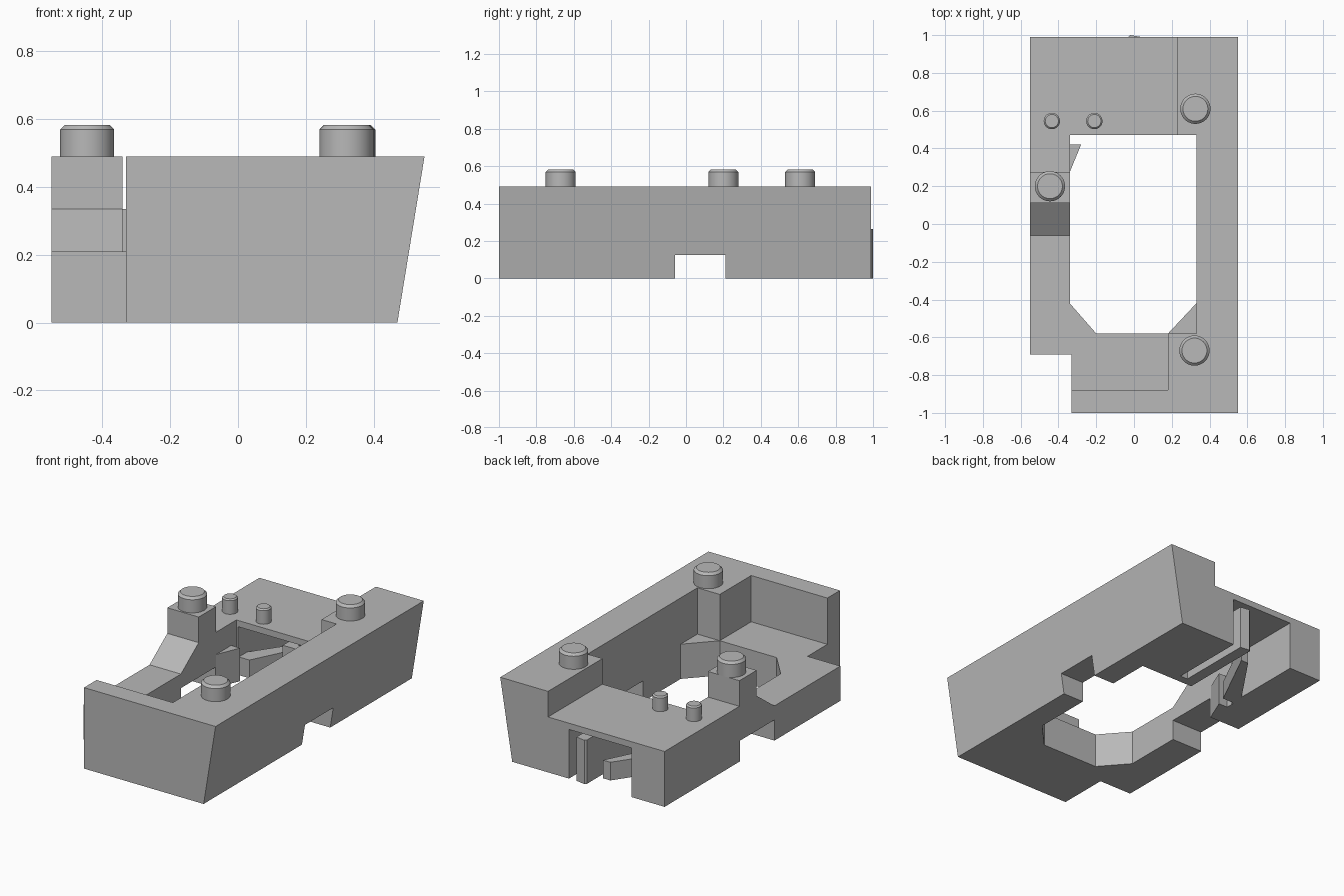
import bpy, bmesh
from mathutils import Vector

cube = bpy.data.objects.get("Cube")
if cube:
    bpy.data.objects.remove(cube, do_unlink=True)

grey = bpy.data.materials.new("plain grey")
grey.use_nodes = True
colour = (0.48, 0.48, 0.48, 1)
grey.diffuse_color = colour
grey.node_tree.nodes["Principled BSDF"].inputs["Base Color"].default_value = colour


def add_object(name, bm):
    bmesh.ops.recalc_face_normals(bm, faces=bm.faces)
    mesh = bpy.data.meshes.new(name)
    bm.to_mesh(mesh)
    bm.free()
    mesh.materials.append(grey)
    obj = bpy.data.objects.new(name, mesh)
    bpy.context.collection.objects.link(obj)
    return obj


def prism(name, points, axis, start, end):
    """Extrude a 2D outline along one axis; points use the other two axes in order."""
    def place(a, b):
        co = [a, b]
        co.insert("xyz".index(axis), start)
        return co
    bm = bmesh.new()
    face = bm.faces.new([bm.verts.new(place(a, b)) for a, b in points])
    moved = bmesh.ops.extrude_face_region(bm, geom=[face])["geom"]
    shift = Vector([end - start if c == axis else 0 for c in "xyz"])
    bmesh.ops.translate(bm, vec=shift, verts=[v for v in moved if isinstance(v, bmesh.types.BMVert)])
    return add_object(name, bm)


def box(name, x, y, z):
    return prism(name, [(x[0], y[0]), (x[1], y[0]), (x[1], y[1]), (x[0], y[1])], "z", *z)


def cut(target, cutter):
    cutter.hide_render = True
    mod = target.modifiers.new("cut", "BOOLEAN")
    mod.operation = "DIFFERENCE"
    mod.solver = "EXACT"
    mod.object = cutter
    bpy.context.view_layer.objects.active = target
    bpy.ops.object.modifier_apply(modifier=mod.name)
    bpy.data.objects.remove(cutter, do_unlink=True)


def peg(name, x, y, z, radius, height, bevel):
    bm = bmesh.new()
    bmesh.ops.create_cone(bm, cap_ends=True, segments=40, radius1=radius, radius2=radius, depth=height)
    rim = [e for e in bm.edges if all(v.co.z > 0 for v in e.verts)]
    bmesh.ops.bevel(bm, geom=rim, offset=bevel, segments=1, affect="EDGES")
    bmesh.ops.translate(bm, vec=(x, y, z + height / 2), verts=bm.verts)
    obj = add_object(name, bm)
    bpy.ops.object.select_all(action="DESELECT")
    obj.select_set(True)
    bpy.context.view_layer.objects.active = obj
    bpy.ops.object.shade_smooth_by_angle(angle=0.5)


# Main body with one leaning side
top, deck, low = 0.49, 0.335, 0.21
body = prism("frame_body", [(-0.55, 0), (0.47, 0), (0.55, top), (-0.55, top)], "y", -1, 0.99)

# Missing front corner, rear deck, and low shelf with ramp
cut(body, box("corner_cutter", (-1, -0.33), (-1.2, -0.69), (-1, 1)))
cut(body, box("deck_cutter", (-1, 0.23), (0.275, 1.2), (deck, 1)))
cut(body, prism("shelf_cutter", [(-0.88, low), (-0.06, low), (0.11, deck), (0.11, 1), (-0.88, 1)],
                "x", -1, 0.18))
cut(body, box("ledge_cutter", (0.1, 0.33), (-0.58, -0.2), (low, 1)))

# Central opening with two chamfered corners
cut(body, prism("opening_cutter", [(-0.2, -0.58), (0.18, -0.58), (0.33, -0.42), (0.33, 0.47),
                                   (-0.34, 0.47), (-0.34, -0.42)], "z", -1, 1))

# Pocket under the rear deck and the notches under both sides
cut(body, box("pocket_cutter", (-0.33, 0.09), (0.4, 1.2), (-1, 0.297)))
cut(body, box("notch_cutter", (0.25, 1), (-0.06, 0.21), (-1, 0.125)))
cut(body, box("notch_cutter", (-1, -0.25), (-0.06, 0.27), (-1, 0.125)))

# Latch pieces inside the pocket
prism("latch_plate", [(0.09, 0.47), (0.09, 0.52), (0.04, 0.52), (0.04, 0.99), (-0.02, 1),
                      (-0.03, 0.99), (-0.03, 0.47)], "z", 0, 0.265)
prism("latch_wedge", [(-0.34, 0.275), (-0.28, 0.42), (-0.34, 0.42)], "z", 0, 0.2)
prism("latch_arm", [(-0.33, 0.48), (-0.26, 0.48), (-0.06, 0.88), (-0.11, 0.88), (-0.33, 0.56)],
      "z", 0, 0.11)

# Locating pegs
for label, x, y in (("rear", 0.325, 0.61), ("front", 0.32, -0.67), ("side", -0.445, 0.2)):
    peg(label + "_large_peg", x, y, top, 0.08, 0.093, 0.014)
for label, x in (("outer", -0.435), ("inner", -0.21)):
    peg(label + "_small_peg", x, 0.545, deck, 0.043, 0.09, 0.008)
